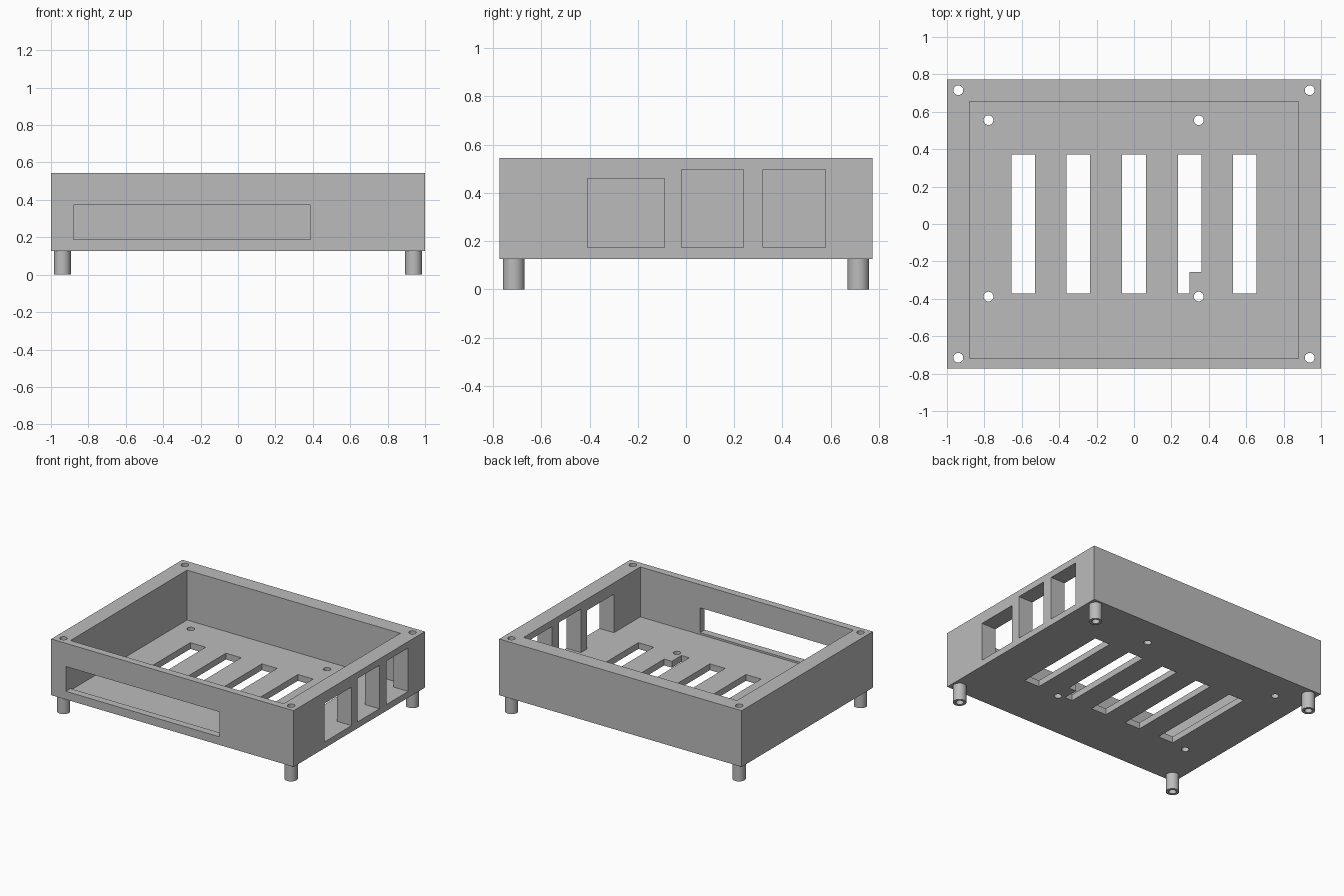
import bpy
import math

if "Cube" in bpy.data.objects:
    bpy.data.objects.remove(bpy.data.objects["Cube"])

grey = bpy.data.materials.new("plain grey")
grey.diffuse_color = (0.5, 0.5, 0.5, 1)
grey.use_nodes = True
grey.node_tree.nodes["Principled BSDF"].inputs["Base Color"].default_value = grey.diffuse_color

BOTTOM, FLOOR, TOP = 0.126, 0.173, 0.545
HALF_Y = 0.773
POST_X, POST_Y = 0.939, 0.715


def box(name, x0, x1, y0, y1, z0, z1):
    bpy.ops.mesh.primitive_cube_add(
        size=1, location=((x0 + x1) / 2, (y0 + y1) / 2, (z0 + z1) / 2))
    ob = bpy.context.object
    ob.name = name
    ob.scale = (x1 - x0, y1 - y0, z1 - z0)
    bpy.ops.object.transform_apply(location=True, rotation=False, scale=True)
    ob.data.materials.append(grey)
    return ob


def rod(name, x, y, r, z0, z1):
    bpy.ops.mesh.primitive_cylinder_add(
        vertices=40, radius=r, depth=z1 - z0, location=(x, y, (z0 + z1) / 2))
    ob = bpy.context.object
    ob.name = name
    ob.data.materials.append(grey)
    return ob


def cut(target, cutter):
    mod = target.modifiers.new("cut", 'BOOLEAN')
    mod.operation = 'DIFFERENCE'
    mod.solver = 'EXACT'
    mod.object = cutter
    bpy.ops.object.select_all(action='DESELECT')
    target.select_set(True)
    bpy.context.view_layer.objects.active = target
    bpy.ops.object.modifier_apply(modifier=mod.name)
    bpy.data.objects.remove(cutter, do_unlink=True)


def smooth(ob):
    bpy.ops.object.select_all(action='DESELECT')
    ob.select_set(True)
    bpy.context.view_layer.objects.active = ob
    bpy.ops.object.shade_smooth_by_angle(angle=math.radians(30))


# Open tray with a thick floor and uneven wall thickness
tray = box("tray", -1, 1, -HALF_Y, HALF_Y, BOTTOM, TOP)
cut(tray, box("cavity", -0.88, 0.88, -0.718, 0.656, FLOOR, 0.8))

# Wide opening in the front wall
cut(tray, box("front_opening", -0.88, 0.387, -0.9, -0.70, 0.187, 0.372))

# Three connector openings in the right wall, level with the floor
for y0, y1, z1 in ((-0.408, -0.09, 0.46), (-0.019, 0.238, 0.497), (0.32, 0.578, 0.497)):
    cut(tray, box("side_opening", 0.87, 1.1, y0, y1, FLOOR, z1))

# Vent slots; the fourth is notched around a screw hole
for x in (-0.591, -0.297, 0, 0.297, 0.591):
    if x == 0.297:
        cut(tray, box("slot", x - 0.063, x, -0.372, 0.372, 0, 0.3))
        cut(tray, box("slot", x - 0.02, x + 0.063, -0.257, 0.372, 0, 0.3))
    else:
        cut(tray, box("slot", x - 0.063, x + 0.063, -0.372, 0.372, 0, 0.3))

# Screw holes in the floor
for x in (-0.778, 0.346):
    for y in (-0.388, 0.555):
        cut(tray, rod("floor_hole", x, y, 0.026, 0, 0.3))

# Corner bores through the walls, continued through hollow legs
for sx, side in ((-1, "left"), (1, "right")):
    for sy, end in ((-1, "front"), (1, "back")):
        x, y = sx * POST_X, sy * POST_Y
        cut(tray, rod("bore", x, y, 0.026, 0, 0.8))
        leg = rod(f"leg_{end}_{side}", x, y, 0.045, 0, BOTTOM)
        cut(leg, rod("bore", x, y, 0.026, -0.1, 0.3))
        smooth(leg)

smooth(tray)
